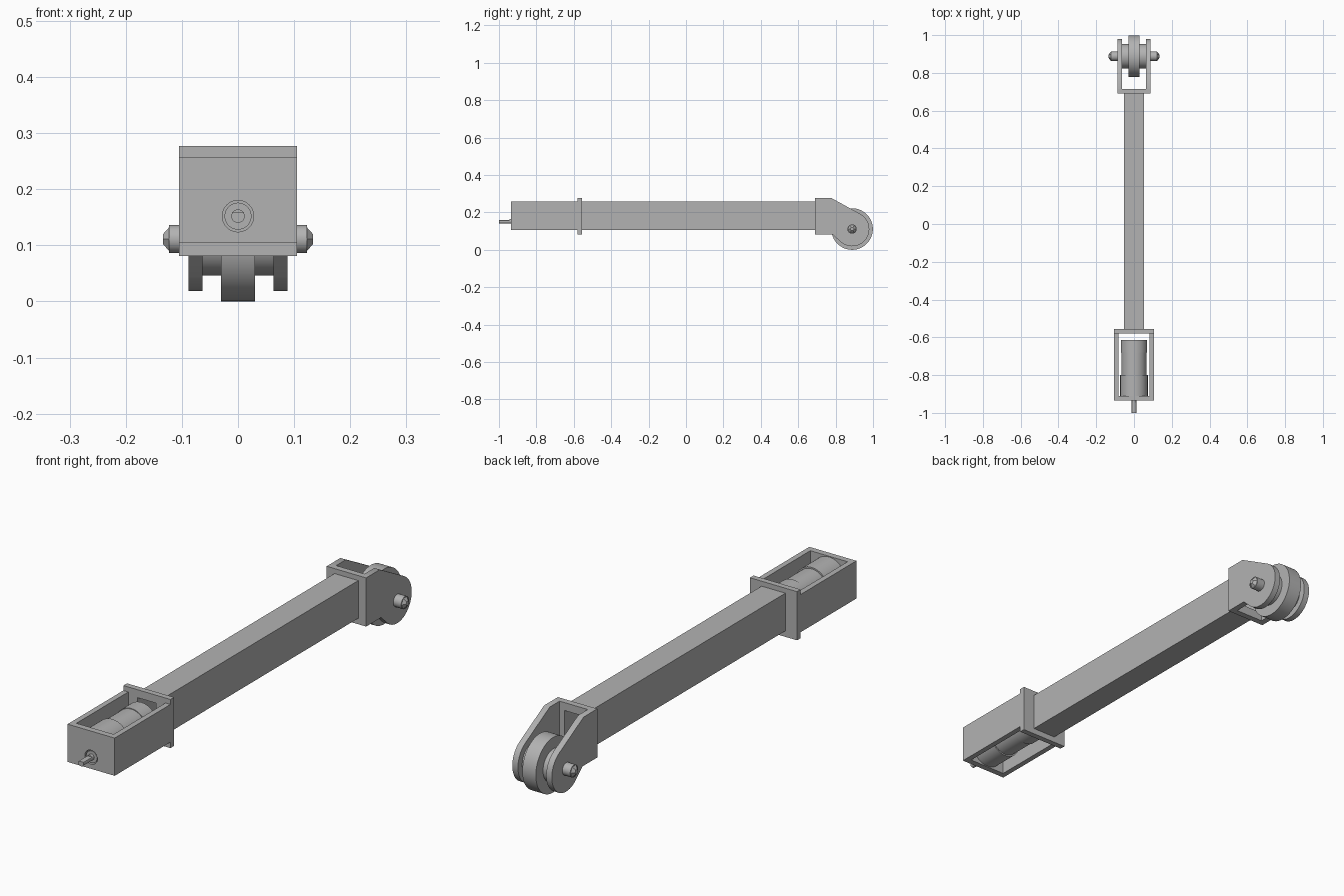
import bpy
import bmesh
from math import sin, cos, pi, atan2, acos, hypot, radians
from mathutils import Vector

cube = bpy.data.objects.get("Cube")
if cube:
    bpy.data.objects.remove(cube, do_unlink=True)

steel = bpy.data.materials.new("plain_grey")
steel.use_nodes = True
GREY = (0.45, 0.45, 0.45, 1)
steel.diffuse_color = GREY
steel.node_tree.nodes["Principled BSDF"].inputs["Base Color"].default_value = GREY


def finish(name, bm, smooth=False):
    bmesh.ops.recalc_face_normals(bm, faces=bm.faces)
    mesh = bpy.data.meshes.new(name)
    bm.to_mesh(mesh)
    bm.free()
    mesh.materials.append(steel)
    obj = bpy.data.objects.new(name, mesh)
    bpy.context.collection.objects.link(obj)
    if smooth:
        bpy.ops.object.select_all(action="DESELECT")
        obj.select_set(True)
        bpy.context.view_layer.objects.active = obj
        bpy.ops.object.shade_smooth_by_angle(angle=radians(35))
    return obj


def place(axis, t, p):
    """Point at distance t along axis; p holds the other two coordinates in order."""
    co = list(p)
    co.insert("xyz".index(axis), t)
    return Vector(co)


def prism(name, axis, t0, t1, points, smooth=False):
    bm = bmesh.new()
    a, b = [[bm.verts.new(place(axis, t, p)) for p in points] for t in (t0, t1)]
    bm.faces.new(a)
    bm.faces.new(b)
    n = len(points)
    for i in range(n):
        j = (i + 1) % n
        bm.faces.new((a[i], a[j], b[j], b[i]))
    return finish(name, bm, smooth)


def circle(c, r, n=48):
    return [(c[0] + r * cos(2 * pi * i / n), c[1] + r * sin(2 * pi * i / n)) for i in range(n)]


def lathe(name, axis, c, profile, n=48):
    """Solid of revolution; profile is a list of (position, radius)."""
    bm = bmesh.new()
    rings = [[bm.verts.new(place(axis, t, p)) for p in circle(c, r, n)] for t, r in profile]
    bm.faces.new(rings[0])
    bm.faces.new(rings[-1])
    for a, b in zip(rings, rings[1:]):
        for i in range(n):
            j = (i + 1) % n
            bm.faces.new((a[i], a[j], b[j], b[i]))
    return finish(name, bm, n > 8)


def frame(name, y0, y1, half_x, z0, z1, hole_x, h0, h1):
    """Rectangular ring extruded along y."""
    bm = bmesh.new()

    def loop(y, hx, a, b):
        return [bm.verts.new((x, y, z)) for x, z in ((-hx, a), (hx, a), (hx, b), (-hx, b))]

    loops = [loop(y0, half_x, z0, z1), loop(y1, half_x, z0, z1),
             loop(y1, hole_x, h0, h1), loop(y0, hole_x, h0, h1)]
    for k in range(4):
        a, b = loops[k], loops[(k + 1) % 4]
        for i in range(4):
            j = (i + 1) % 4
            bm.faces.new((a[i], a[j], b[j], b[i]))
    return finish(name, bm)


# Hollow beam and its end plates
LOW, HIGH = 0.105, 0.257
PLATE_LOW, PLATE_HIGH = 0.081, 0.277
HOLE = (0.041, LOW + 0.012, HIGH - 0.012)
frame("beam", -0.557, 0.69, 0.053, LOW, HIGH, *HOLE)
frame("housing_flange", -0.58, -0.557, 0.105, PLATE_LOW, PLATE_HIGH, *HOLE)
frame("fork_base", 0.69, 0.715, 0.087, PLATE_LOW, PLATE_HIGH, *HOLE)

# Motor housing, open above and below, with a shaft hole
W, IN = 0.105, 0.083
housing = prism("motor_housing", "z", LOW, HIGH, [
    (-W, -0.935), (W, -0.935), (W, -0.58), (IN, -0.58),
    (IN, -0.91), (-IN, -0.91), (-IN, -0.58), (-W, -0.58)])
SHAFT = (0, 0.152)
cutter = lathe("hole_cutter", "y", SHAFT, [(-0.96, 0.028), (-0.89, 0.028)])
cutter.hide_render = True
cut = housing.modifiers.new("shaft_hole", "BOOLEAN")
cut.operation = "DIFFERENCE"
cut.solver = "EXACT"
cut.object = cutter
bpy.context.view_layer.objects.active = housing
bpy.ops.object.modifier_apply(modifier=cut.name)
bpy.data.objects.remove(cutter, do_unlink=True)

# Gear motor with an offset shaft
lathe("motor", "y", (0, 0.181), [
    (-0.91, 0.073), (-0.8, 0.073), (-0.8, 0.067), (-0.68, 0.067),
    (-0.68, 0.07), (-0.615, 0.07)])
lathe("shaft_boss", "y", SHAFT, [(-0.932, 0.024), (-0.905, 0.024)])
lathe("shaft_root", "y", SHAFT, [(-0.945, 0.012), (-0.9, 0.012)], 24)
flat = [(x, min(z, SHAFT[1] + 0.007)) for x, z in circle(SHAFT, 0.012, 24)]
flat = [p for i, p in enumerate(flat) if p != flat[i - 1]]
prism("shaft", "y", -1.0, -0.945, flat, True)

# Fork arms: a plate running tangent into a round end
AXLE = (0.888, 0.111)
ARM_R = 0.092


def tangent_angle(p, side):
    dy, dz = p[0] - AXLE[0], p[1] - AXLE[1]
    return atan2(dz, dy) + side * acos(ARM_R / hypot(dy, dz))


top_corner, low_corner = (0.777, PLATE_HIGH), (0.785, PLATE_LOW)
start, end = tangent_angle(top_corner, -1), tangent_angle(low_corner, 1)
STEPS = 28
arc = [start + (end - start) * i / STEPS for i in range(STEPS + 1)]
arm = [(0.69, PLATE_LOW), (0.69, PLATE_HIGH), top_corner]
arm += [(AXLE[0] + ARM_R * cos(a), AXLE[1] + ARM_R * sin(a)) for a in arc]
arm.append(low_corner)

for side, s in (("left", 1), ("right", -1)):
    prism(side + "_fork_arm", "x", s * 0.063, s * 0.088, arm, True)
    lathe(side + "_axle_nut", "x", AXLE, [(s * 0.088, 0.025), (s * 0.123, 0.025)], 32)
    lathe(side + "_axle_tip", "x", AXLE, [(s * 0.123, 0.024), (s * 0.134, 0.01)], 6)

# Roller with a narrower hub
lathe("roller", "x", AXLE, [
    (-0.063, 0.065), (-0.03, 0.065), (-0.03, 0.111),
    (0.03, 0.111), (0.03, 0.065), (0.063, 0.065)], 64)
